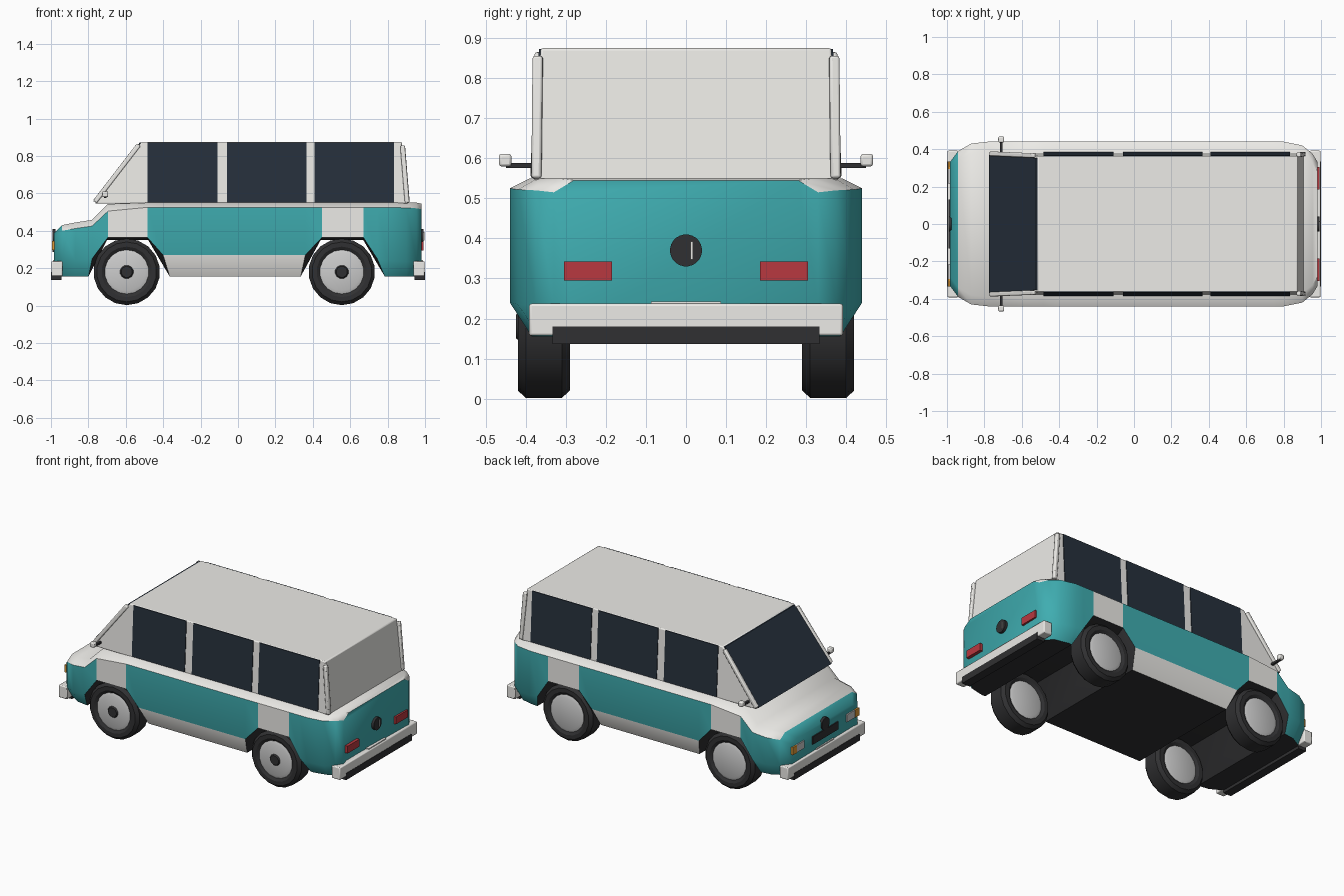
import bpy, bmesh, math
from mathutils import Vector

if "Cube" in bpy.data.objects:
    bpy.data.objects.remove(bpy.data.objects["Cube"])


def mat(name, c):
    m = bpy.data.materials.new(name)
    m.diffuse_color = (*c, 1)
    m.use_nodes = True
    m.node_tree.nodes["Principled BSDF"].inputs["Base Color"].default_value = m.diffuse_color
    return m


WHITE = mat("cream", (.84, .83, .8))
TEAL = mat("teal", (.05, .42, .44))
DARK = mat("black_trim", (.03, .03, .032))
GLASS = mat("dark_glass", (.02, .03, .045))
RED = mat("red_lens", (.48, .04, .05))
ORANGE = mat("orange_lens", (.75, .33, .04))
STEEL = mat("steel", (.66, .66, .68))


def finish(name, bm, mats, bevel=0, angle=30):
    bmesh.ops.recalc_face_normals(bm, faces=bm.faces[:])
    me = bpy.data.meshes.new(name)
    bm.to_mesh(me)
    bm.free()
    ob = bpy.data.objects.new(name, me)
    bpy.context.collection.objects.link(ob)
    for m in mats:
        me.materials.append(m)
    if bevel:
        b = ob.modifiers.new("bevel", 'BEVEL')
        b.width, b.segments = bevel, 2
    bpy.ops.object.select_all(action='DESELECT')
    ob.select_set(True)
    bpy.context.view_layer.objects.active = ob
    bpy.ops.object.shade_smooth_by_angle(angle=math.radians(angle))
    return ob


def box(name, x, y, z, m, bevel=0):
    bm = bmesh.new()
    bmesh.ops.create_cube(bm, size=1)
    for v in bm.verts:
        v.co = [(a + b) / 2 + c * abs(b - a) for (a, b), c in zip((x, y, z), v.co)]
    return finish(name, bm, [m], bevel)


def slab(name, profile, ya, yb, m, bevel=0):
    """Extrude an x-z profile between two side surfaces y(z)."""
    bm = bmesh.new()
    a = [bm.verts.new((x, ya(z), z)) for x, z in profile]
    b = [bm.verts.new((x, yb(z), z)) for x, z in profile]
    bm.faces.new(a)
    bm.faces.new(b)
    n = len(profile)
    for i in range(n):
        j = (i + 1) % n
        bm.faces.new((a[i], a[j], b[j], b[i]))
    return finish(name, bm, [m], bevel)


def beam(name, p, q, t, m, bevel=0):
    p, q = Vector(p), Vector(q)
    rot = (q - p).to_track_quat('Z', 'Y')
    bm = bmesh.new()
    bmesh.ops.create_cube(bm, size=1)
    for v in bm.verts:
        c = v.co
        v.co = (p + q) / 2 + rot @ Vector((c.x * t, c.y * t, c.z * (q - p).length))
    return finish(name, bm, [m], bevel)


def lathe(name, profile, centre, axis, m, n=16, angle=30):
    """Spin (radius, offset) points about the x or y axis."""
    bm = bmesh.new()
    rings = []
    for r, d in profile:
        ring = []
        for i in range(n):
            a = 2 * math.pi * (i + .5) / n
            u, w = r * math.cos(a), r * math.sin(a)
            off = (d, u, w) if axis == 'x' else (u, d, w)
            ring.append(bm.verts.new(Vector(centre) + Vector(off)))
        rings.append(ring)
    for a, b in zip(rings, rings[1:]):
        for i in range(n):
            bm.faces.new((a[i], a[(i + 1) % n], b[(i + 1) % n], b[i]))
    bm.faces.new(rings[0])
    bm.faces.new(rings[-1])
    return finish(name, bm, [m], 0, angle)


# Lower body: lofted stations (x, half width, lower z, belt z, top z, sill x, sill z)
ST = [(-.985, .33, .235, .36, .385, -.975, .16),
      (-.94, .39, .235, .40, .43, -.94, .155),
      (-.87, .43, .24, .412, .444, -.87, .155),
      (-.78, .44, .25, .425, .458, -.80, .155),
      (-.695, .44, .365, .505, .543, -.70, .35),
      (-.485, .44, .365, .525, .55, -.48, .35),
      (-.40, .44, .27, .525, .55, -.365, .155),
      (.36, .44, .27, .525, .55, .335, .155),
      (.45, .44, .365, .525, .55, .44, .35),
      (.67, .44, .365, .525, .55, .67, .35),
      (.745, .44, .25, .525, .55, .785, .155),
      (.80, .44, .24, .525, .55, .81, .155),
      (.90, .42, .235, .522, .55, .90, .155),
      (.955, .375, .235, .52, .55, .94, .155),
      (.982, .33, .235, .515, .545, .965, .16)]
bm = bmesh.new()
rings = []
for x, w, zl, zb, zt, x0, z0 in ST:
    half = [(x0, w - .055, z0), (x, w, zl), (x, w, zb), (x, w - .05, zt)]
    rings.append([bm.verts.new(p) for p in half] +
                 [bm.verts.new((p[0], -p[1], p[2])) for p in reversed(half)])
for c, (a, b) in enumerate(zip(rings, rings[1:])):
    for i in range(8):
        f = bm.faces.new((a[i], a[(i + 1) % 8], b[(i + 1) % 8], b[i]))
        if i == 7:                # floor and wheel wells
            k = 2
        elif i in (0, 6):         # sills and arch lips
            k = 0 if c == 6 else 2 if c in (3, 4, 5, 7, 8, 9) else 1
        elif i in (1, 5):         # side panels
            k = 0 if c in (4, 8) else 1
        else:                     # belt and top
            k = 1 if c == 0 else 0
        f.material_index = k
for r in (rings[0], rings[-1]):
    bm.faces.new(r).material_index = 1
finish("lower_body", bm, [WHITE, TEAL, DARK], 0, 42)


# Cabin with glass
def side(z):
    return .38 - .017 * (z - .55) / .325


def inner(z):
    return side(z) - .01


slab("cabin", [(-.765, .545), (-.515, .875), (.875, .875), (.908, .545)],
     lambda z: -side(z), side, WHITE, .006)
slab("windscreen", [(-.775, .555), (-.525, .872), (-.51, .872), (-.76, .555)],
     lambda z: -inner(z), inner, GLASS)
for s in (1, -1):
    for i, (x0, x1) in enumerate([(-.485, -.11), (-.06, .365), (.41, .835)]):
        slab(f"side_window_{i}", [(x0, .552), (x1, .552), (x1, .873), (x0, .873)],
             lambda z: s * inner(z), lambda z: s * (side(z) + .004), GLASS)
    beam("front_pillar", (-.765, s * .376, .555), (-.53, s * .366, .86), .024, WHITE, .006)
    beam("rear_pillar", (.905, s * .373, .55), (.88, s * .37, .855), .025, WHITE, .006)
    # Door mirrors
    beam("mirror_arm", (-.71, s * .36, .582), (-.71, s * .45, .582), .013, DARK)
    box("mirror_head", (-.726, -.694), (s * .436, s * .467), (.58, .611), WHITE, .006)
    # Lamps
    box("tail_lamp", (.97, .992), (s * .185, s * .305), (.295, .342), RED)
    box("headlamp", (-.993, -.97), (s * .215, s * .295), (.297, .345), STEEL)
    box("indicator", (-.995, -.96), (s * .295, s * .335), (.297, .345), ORANGE)
    # Bumpers, s is here the end of the van
    box("bumper", (s * .938, s * .998), (-.392, .392), (.157, .237), WHITE, .006)
    box("bumper_strip", (s * .945, s), (-.333, .333), (.137, .18), DARK)
    box("number_plate_ledge", (s * .965, s * .99), (-.088, .088), (.232, .243), WHITE)
    lathe("round_badge_plate", [(.04, s * .975), (.04, s * .992)], (0, 0, .37), 'x', DARK, 24)
box("grille", (-.992, -.97), (-.13, .13), (.285, .335), DARK)
box("tailgate_handle", (.985, .997), (.011, .017), (.347, .392), WHITE)

# Wheels
for x in (-.595, .555):
    for y in (-.355, .355):
        c = (x, y, .18)
        lathe("tyre", [(.115, -.052), (.135, -.065), (.16, -.065), (.178, -.045),
                       (.178, .045), (.16, .065), (.135, .065), (.115, .052)], c, 'y', DARK, 18)
        lathe("wheel_disc", [(.1, -.062), (.118, -.055), (.118, .055), (.1, .062)], c, 'y', STEEL, 18)
        lathe("wheel_hub", [(.03, -.07), (.038, -.06), (.038, 0)], c, 'y', DARK, 12)
